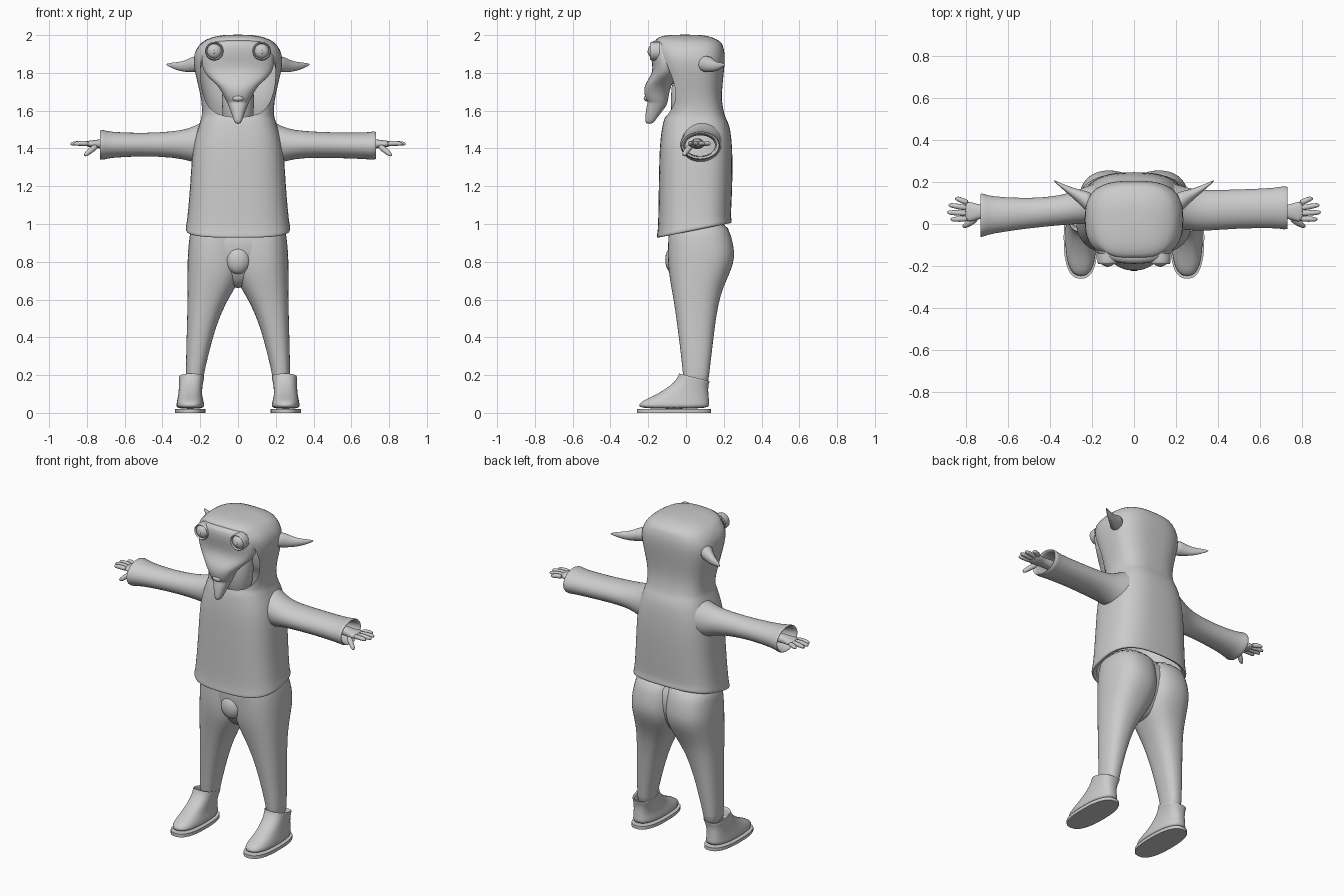
import bpy, bmesh, math
from mathutils import Vector


def power(c, n):
    return math.copysign(abs(c) ** (2 / n), c)


def oval(rx, ry, n=2.0, gap=0.0, count=32):
    """Superellipse outline starting at the front; gap is the half width left open."""
    t0 = math.asin(min(1, (gap / rx) ** (n / 2))) if gap else 0
    ts = [t0 + (2 * math.pi - 2 * t0) * i / count for i in range(count + 1)]
    return [(rx * power(math.sin(t), n), -ry * power(math.cos(t), n)) for t in ts]


def loft(name, rings, caps=(True, True), subsurf=1, angle=50):
    bm = bmesh.new()
    rows = [[bm.verts.new(p) for p in ring] for ring in rings]
    for a, b in zip(rows, rows[1:]):
        for i in range(len(a) - 1):
            bm.faces.new((a[i], a[i + 1], b[i + 1], b[i]))
    for use, row in zip(caps, (rows[0], rows[-1])):
        if use:
            bm.faces.new(row[:-1])
    bmesh.ops.remove_doubles(bm, verts=bm.verts[:], dist=1e-4)
    bmesh.ops.recalc_face_normals(bm, faces=bm.faces[:])
    for f in bm.faces:
        f.smooth = True
    me = bpy.data.meshes.new(name)
    bm.to_mesh(me)
    bm.free()
    me.set_sharp_from_angle(angle=math.radians(angle))
    ob = bpy.data.objects.new(name, me)
    bpy.context.collection.objects.link(ob)
    if subsurf:
        mod = ob.modifiers.new("smooth", 'SUBSURF')
        mod.levels = mod.render_levels = subsurf
    return ob


def level(z, x0, x1, y0, y1, n=2.3, gap=0.0, tilt=0.0, count=32):
    """Horizontal ring between x0..x1 and y0..y1, sloped in y by tilt."""
    cx, cy = (x0 + x1) / 2, (y0 + y1) / 2
    return [Vector((cx + a, cy + b, z + tilt * b))
            for a, b in oval(abs(x1 - x0) / 2, (y1 - y0) / 2, n, gap, count)]


def upright(x, y0, y1, z0, z1, n=2.0, count=24):
    """Ring in the yz plane at x."""
    return [Vector((x, (y0 + y1) / 2 + a, (z0 + z1) / 2 + b))
            for a, b in oval((y1 - y0) / 2, (z1 - z0) / 2, n, 0, count)]


def tube(name, pts, radii, count=10):
    """Round tapered tube through points."""
    pts = [Vector(p) for p in pts]
    d = (pts[-1] - pts[0]).normalized()
    u = d.cross(Vector((0, 0.1, 1))).normalized()
    v = d.cross(u)
    return loft(name, [[p + u * a + v * b for a, b in oval(r, r, 2, 0, count)]
                       for p, r in zip(pts, radii)])


def ball(name, loc, scale, segs=20):
    bm = bmesh.new()
    bmesh.ops.create_uvsphere(bm, u_segments=segs, v_segments=segs // 2, radius=1)
    for f in bm.faces:
        f.smooth = True
    me = bpy.data.meshes.new(name)
    bm.to_mesh(me)
    bm.free()
    ob = bpy.data.objects.new(name, me)
    ob.location, ob.scale = loc, scale
    bpy.context.collection.objects.link(ob)
    return ob


# hooded top: z, half width, front y, back y, opening half width, slope
top = [(0.975, .25, -.135, .225, 0, .2), (0.962, .272, -.152, .240, 0, .2),
       (0.975, .280, -.157, .245, 0, .2), (0.995, .274, -.150, .238, 0, .19),
       (1.06, .266, -.147, .240, 0, .1), (1.2, .254, -.145, .246, 0, 0),
       (1.35, .246, -.142, .248, 0, 0), (1.45, .232, -.137, .242, 0, 0),
       (1.52, .207, -.125, .232, 0, 0), (1.56, .196, -.118, .212, 0, 0),
       (1.575, .194, -.115, .205, .125, 0), (1.65, .193, -.115, .187, .178, 0),
       (1.74, .212, -.13, .193, .197, 0), (1.83, .236, -.15, .204, .202, 0),
       (1.90, .236, -.168, .208, .188, 0), (1.95, .208, -.175, .195, .155, 0),
       (1.967, .19, -.172, .183, 0, 0), (1.99, .14, -.15, .14, 0, 0),
       (2.003, .07, -.09, .08, 0, 0)]
loft("hooded_top", [level(z, -rx, rx, y0, y1, 2.8, g, s) for z, rx, y0, y1, g, s in top],
     caps=(False, True), angle=80)

# face mask tapering into the snout: z, half width, front y, back y
face = [(1.975, .12, -.175, -.06), (1.955, .155, -.19, -.04), (1.90, .19, -.19, -.02),
        (1.85, .195, -.178, -.02), (1.80, .18, -.178, -.04), (1.765, .145, -.2, -.06),
        (1.73, .105, -.222, -.08), (1.69, .08, -.222, -.09), (1.655, .065, -.212, -.095),
        (1.645, .058, -.2, -.098), (1.63, .052, -.208, -.1), (1.585, .034, -.214, -.135),
        (1.545, .022, -.217, -.165), (1.53, .012, -.21, -.18)]
loft("face", [level(z, -r, r, y0, y1, 2.3) for z, r, y0, y1 in face], angle=80)
ball("nose", (0, -.21, 1.665), (.03, .014, .016), 12)
loft("neck", [level(z, -.085, .085, -.08, .09, 2) for z in (1.5, 1.65, 1.8)])

# sleeves differ slightly: x, y range, z range
sleeves = {
    1: [(.15, -.02, .20, 1.30, 1.56), (.20, -.025, .19, 1.315, 1.535),
        (.26, -.03, .17, 1.335, 1.505), (.34, -.035, .16, 1.35, 1.492),
        (.50, -.02, .165, 1.35, 1.485), (.69, -.02, .172, 1.343, 1.483),
        (.71, -.028, .184, 1.338, 1.492), (.735, -.025, .176, 1.343, 1.49),
        (.73, -.012, .163, 1.356, 1.477), (.62, -.005, .155, 1.36, 1.47)],
    -1: [(.15, 0, .20, 1.30, 1.56), (.20, 0, .19, 1.315, 1.535),
         (.26, 0, .165, 1.335, 1.505), (.34, -.005, .135, 1.352, 1.49),
         (.50, -.02, .12, 1.36, 1.48), (.69, -.048, .132, 1.35, 1.488),
         (.71, -.06, .145, 1.338, 1.5), (.735, -.065, .147, 1.34, 1.498),
         (.73, -.052, .134, 1.353, 1.485), (.62, -.03, .115, 1.36, 1.475)]}

for s, side in ((1, "left"), (-1, "right")):
    loft(side + "_sleeve", [upright(s * x, *r) for x, *r in sleeves[s]],
         caps=(False, False), angle=80)

    # hand with four fingers and a thumb
    palm = [(.6, .02, .1, 1.39, 1.46), (.71, .03, .09, 1.4, 1.45), (.745, .02, .095, 1.4, 1.447),
            (.78, .008, .108, 1.405, 1.442), (.805, .015, .105, 1.41, 1.44)]
    loft(side + "_hand", [upright(s * x, *r, n=2.3, count=16) for x, *r in palm])
    tips = [(.10, .850, .122), (.075, .882, .09), (.05, .888, .055), (.025, .872, .022)]
    for i, (y, tx, ty) in enumerate(tips):
        m = .5 * (.785 + tx)
        tube(f"{side}_finger_{i + 1}",
             [(s * .785, y, 1.425), (s * m, (y + ty) / 2, 1.428),
              (s * (tx - .01), ty, 1.425), (s * tx, ty, 1.424)], (.015, .014, .012, .005))
    tube(side + "_thumb", [(s * .745, .03, 1.415), (s * .78, .005, 1.39),
                           (s * .805, -.01, 1.368), (s * .813, -.014, 1.362)],
         (.018, .016, .013, .005))

    # pointed ear
    ear = [(.19, .04, .15, 1.805, 1.895), (.235, .065, .158, 1.803, 1.89),
           (.265, .1, .165, 1.803, 1.873), (.305, .135, .178, 1.808, 1.858),
           (.345, .17, .193, 1.822, 1.856), (.382, .204, .21, 1.842, 1.848)]
    loft(side + "_ear", [upright(s * x, *r, count=16) for x, *r in ear])

    # eye with rim and pupil
    ball(side + "_eye", (s * .125, -.17, 1.915), (.04, .032, .04))
    ball(side + "_pupil", (s * .127, -.2, 1.912), (.009, .005, .009), 10)
    rim = [[Vector((s * .125 + a, y, 1.915 + b)) for a, b in oval(r, r, 2, 0, 24)]
           for r, y in ((.05, -.14), (.05, -.184), (.045, -.192), (.039, -.186), (.037, -.15))]
    loft(side + "_eye_rim", rim, caps=(False, False))

    # trouser leg up to the waist: z, inner x, outer x, front y, back y
    leg = [(.14, .185, .275, -.01, .118), (.2, .182, .276, -.016, .122), (.3, .158, .275, -.026, .135),
           (.45, .12, .271, -.045, .152), (.58, .066, .268, -.063, .172), (.66, .015, .268, -.078, .196),
           (.73, -.02, .268, -.09, .228), (.79, -.03, .268, -.096, .252), (.85, -.03, .267, -.097, .26),
           (.93, -.03, .258, -.095, .243), (1.03, -.03, .245, -.085, .21)]
    loft(side + "_trouser_leg", [level(z, s * a, s * b, y0, y1, 2.4, count=24)
                                 for z, a, b, y0, y1 in leg], angle=80)

    # boot: z, inner x, outer x, front y, back y, slope
    boot = [(.02, .178, .328, -.25, .124, 0), (.045, .178, .326, -.252, .124, 0),
            (.068, .184, .322, -.225, .122, 0), (.092, .19, .317, -.165, .12, 0),
            (.12, .19, .314, -.11, .118, -.05), (.15, .187, .312, -.062, .118, -.12),
            (.182, .18, .314, -.036, .124, -.25), (.19, .178, .314, -.04, .126, -.25),
            (.187, .188, .304, -.026, .115, -.25), (.14, .195, .3, -.015, .108, -.1)]
    loft(side + "_boot", [level(z, s * a, s * b, y0, y1, 2.5, 0, t)
                          for z, a, b, y0, y1, t in boot], caps=(True, False), angle=80)
    loft(side + "_sole", [level(z, s * .171, s * .334, -.26, .133, 2.5)
                          for z in (0, .02)], subsurf=0, angle=40)

# trouser front and seat between the legs
loft("trouser_hips", [level(z, -r, r, y0, y1, 2.4) for z, r, y0, y1 in
                      ((.66, .03, 0, .1), (.70, .09, -.05, .15), (.78, .18, -.085, .205),
                       (.88, .23, -.1, .22), (1.03, .235, -.09, .2))], angle=80)
ball("trouser_front", (0, -.065, .81), (.065, .045, .075))
